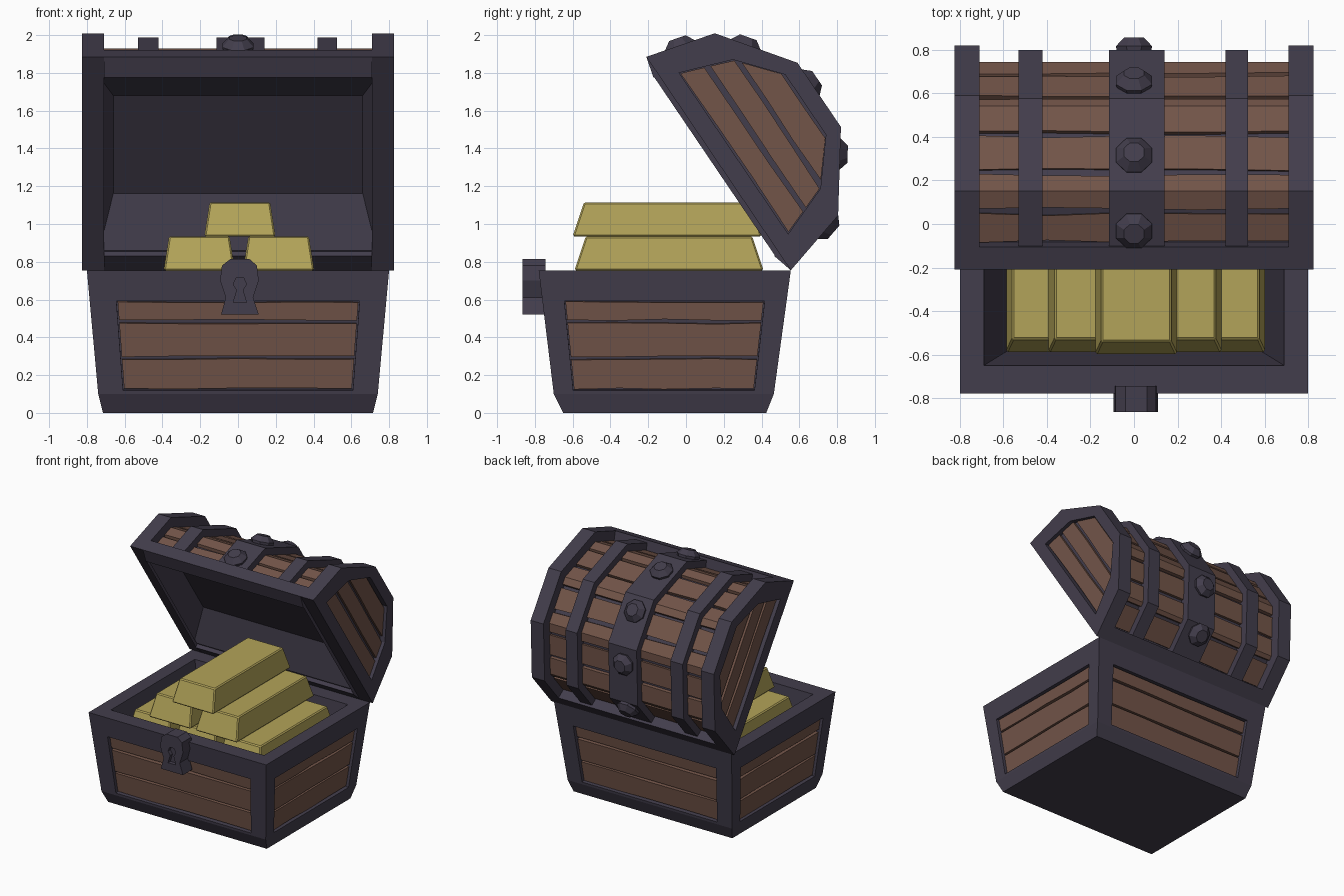
import bpy, bmesh, math, random
from mathutils import Vector as V

if "Cube" in bpy.data.objects:
    bpy.data.objects.remove(bpy.data.objects["Cube"])

random.seed(4)


def material(name, rgb):
    m = bpy.data.materials.new(name)
    m.diffuse_color = (*rgb, 1)
    m.use_nodes = True
    m.node_tree.nodes["Principled BSDF"].inputs["Base Color"].default_value = m.diffuse_color
    return m


METAL = material("dark_iron", (0.055, 0.047, 0.072))
WOOD = material("wood", (0.17, 0.09, 0.066))
GOLD = material("gold", (0.45, 0.37, 0.10))


def loft(bm, rings, cap0=True, cap1=True):
    """Skin a list of equal-length closed rings."""
    vs = [[bm.verts.new(p) for p in r] for r in rings]
    n = len(vs[0])
    for a, b in zip(vs, vs[1:]):
        for i in range(n):
            j = (i + 1) % n
            bm.faces.new((a[i], a[j], b[j], b[i]))
    if cap0:
        bm.faces.new(vs[0][::-1])
    if cap1:
        bm.faces.new(vs[-1])


def finish(bm, name, mat):
    bmesh.ops.remove_doubles(bm, verts=bm.verts, dist=1e-4)
    bmesh.ops.recalc_face_normals(bm, faces=bm.faces)
    me = bpy.data.meshes.new(name)
    bm.to_mesh(me)
    bm.free()
    me.materials.append(mat)
    ob = bpy.data.objects.new(name, me)
    bpy.context.collection.objects.link(ob)
    return ob


def rect(x, y0, y1, z):
    return [V((-x, y0, z)), V((x, y0, z)), V((x, y1, z)), V((-x, y1, z))]


def jit(a):
    return random.uniform(-a, a)


# ---- Chest base: iron frame with a recessed panel in each wall
low, top = rect(0.74, -0.70, 0.465, 0.10), rect(0.80, -0.78, 0.555, 0.755)
base, planks = bmesh.new(), bmesh.new()
loft(base, [rect(0.715, -0.65, 0.425, 0), low], cap1=False)
loft(base, [top, rect(0.69, -0.65, 0.43, 0.755), rect(0.56, -0.57, 0.36, 0.12)], cap0=False)
for i in range(4):
    a, b, c, d = low[i], low[(i + 1) % 4], top[(i + 1) % 4], top[i]
    inward = -(b - a).cross(d - a).normalized()

    def wall(u, v, depth=0.0):
        return a.lerp(b, u).lerp(d.lerp(c, u), v) + inward * depth

    uv = [(0.09, 0.03), (0.91, 0.03), (0.91, 0.75), (0.09, 0.75)]
    loft(base, [[a, b, c, d], [wall(*p) for p in uv], [wall(*p, 0.05) for p in uv]], cap0=False)
    # three rough planks per wall
    for v0, v1 in ((0.034, 0.285), (0.295, 0.575), (0.59, 0.745)):
        rings = []
        for u in (0.094, 0.3, 0.5, 0.72, 0.906):
            p, q = v0 + abs(jit(0.012)), v1 - abs(jit(0.014))
            rings.append([wall(u, p, 0.055), wall(u, q, 0.055), wall(u, q, 0.02), wall(u, p, 0.02)])
        loft(planks, rings)
finish(base, "base_frame", METAL)
finish(planks, "base_planks", WOOD)

# ---- Lid space: a runs front lip to hinge, h points out of the lid
FRONT, HINGE = V((0, -0.21, 1.885)), V((0, 0.555, 0.755))
DEPTH = (HINGE - FRONT).length
A = (HINGE - FRONT) / DEPTH
N = V((0, -A.z, A.y))


def lid(x, a, h):
    return FRONT + A * a + N * h + V((x, 0, 0))


ARCH = [(0, 0), (0.10, 0.37), (0.475, 0.645), (0.885, 0.645), (DEPTH - 0.10, 0.37), (DEPTH, 0)]
ARCH = [V(p) for p in ARCH]
LENGTHS = [(q - p).length for p, q in zip(ARCH, ARCH[1:])]
TOTAL = sum(LENGTHS)


def inset(d):
    """The arch moved inward by d with mitred corners."""
    ns = [V((q.y - p.y, p.x - q.x)).normalized() for p, q in zip(ARCH, ARCH[1:])]
    out = []
    for i, p in enumerate(ARCH):
        n0, n1 = ns[max(i - 1, 0)], ns[min(i, 4)]
        out.append(p + (n0 + n1) * (d / (1 + n0.dot(n1))))
    return out


if inset(0.1)[2].y > ARCH[2].y:
    inset_in = inset
else:
    inset_in = None


def arch(d):
    return inset(-d) if inset_in else inset(d)


def at(t, d):
    pts = arch(d)
    i = min(int(t), 4)
    return pts[i].lerp(pts[i + 1], t - i)


def s2t(s):
    for i, l in enumerate(LENGTHS):
        if s <= l or i == 4:
            return i + s / l
        s -= l


def section(x, t0, t1, d_out, d_in, corners):
    ts = [t0] + corners + [t1]
    return [lid(x, *at(t, d_out)) for t in ts] + [lid(x, *at(t, d_in)) for t in ts[::-1]]


def strip(bm, s0, s1, xs, d_out, d_in, rough=0.0):
    """A bent strip over the lid between two arc lengths."""
    t0, t1 = s2t(s0), s2t(s1)
    corners = [k for k in range(1, 5) if t0 + 0.04 < k < t1 - 0.04]
    loft(bm, [section(x, s2t(s0 + abs(jit(rough))), s2t(s1 - abs(jit(rough))), d_out, d_in, corners)
              for x in xs])


# ---- Lid iron frame: underside cavity, end blocks, core under the planks
frame, planks = bmesh.new(), bmesh.new()


def lid_rect(x, a, h):
    return [lid(-x, a, h), lid(x, a, h), lid(x, DEPTH - a, h), lid(-x, DEPTH - a, h)]


loft(frame, [lid_rect(0.825, 0, 0), lid_rect(0.735, 0.127, 0), lid_rect(0.66, 0.37, 0.18)], cap0=False)
finish(frame, "lid_inside", METAL)

PANEL = [(0.167, 0.096), (0.27, 0.372), (0.49, 0.556)]
PANEL += [(DEPTH - a, h) for a, h in PANEL[::-1]]


def half_width(h):
    for (a0, h0), (a1, h1) in zip(PANEL[:2], PANEL[1:3]):
        if h <= h1 + 1e-6:
            return DEPTH / 2 - (a0 + (a1 - a0) * (h - h0) / (h1 - h0))
    return DEPTH / 2 - PANEL[2][0]


frame = bmesh.new()
for s in (-1, 1):
    loft(frame, [[lid(s * x, *p) for p in pts] for x, pts in
                 ((0.71, ARCH), (0.825, ARCH), (0.825, PANEL), (0.78, PANEL))], cap0=False)
    core_edge = [lid(s * 0.71, *p) for p in arch(0.10)]
    loft(frame, [[lid(s * 0.71, *p) for p in ARCH], core_edge], cap0=False, cap1=False)
    # three planks in each lid end
    for h0, h1 in ((0.10, 0.232), (0.247, 0.378), (0.392, 0.552)):
        rings = []
        for k in (-1, -0.35, 0.3, 1):
            p, q = h0 + abs(jit(0.01)), h1 - abs(jit(0.012))
            c, w0, w1 = DEPTH / 2, k * half_width(p) * 0.99, k * half_width(q) * 0.99
            rings.append([lid(s * 0.775, c + w0, p), lid(s * 0.775, c + w1, q),
                          lid(s * 0.80, c + w1, q), lid(s * 0.80, c + w0, p)])
        loft(planks, rings)
finish(frame, "lid_ends", METAL)
finish(planks, "lid_end_planks", WOOD)

bands = bmesh.new()
strip(bands, 0, TOTAL, (-0.71, 0.71), 0.10, 0.115)                     # core sheet
strip(bands, 0, 0.11, (-0.71, 0.71), 0, 0.10)                           # front lip
strip(bands, TOTAL - 0.11, TOTAL, (-0.71, 0.71), 0, 0.10)               # hinge lip
for x0, x1 in ((-0.53, -0.42), (-0.115, 0.14), (0.42, 0.525)):
    strip(bands, 0.08, TOTAL - 0.08, (x0, x1), 0.02, 0.10)
finish(bands, "lid_bands", METAL)

# ---- Lid planks, bent over the arch
planks = bmesh.new()
cuts = [0.105, 0.275, 0.485, 0.695, 0.93, 1.14, 1.35, 1.56, 1.78, TOTAL - 0.105]
for s0, s1 in zip(cuts, cuts[1:]):
    strip(planks, s0 + 0.008, s1 - 0.008, (-0.71, -0.4, -0.1, 0.28, 0.71), 0.075, 0.105, 0.014)
finish(planks, "lid_planks", WOOD)

# ---- Rivets along the centre band
rivets = bmesh.new()
for t in (0.5, 1.37, 2.3, 3.3, 4.2):
    i = int(t)
    p = lid(0, *at(t, 0.02))
    along = (lid(0, *ARCH[i + 1]) - lid(0, *ARCH[i])).normalized()
    out = V((1, 0, 0)).cross(along)
    if out.dot(p - lid(0, DEPTH / 2, 0.2)) < 0:
        out = -out
    angles = [math.pi / 8 + k * math.pi / 4 for k in range(8)]
    loft(rivets, [[p + out * h + (V((1, 0, 0)) * math.cos(g) + along * math.sin(g)) * r for g in angles]
                  for r, h in ((0.08, -0.02), (0.09, 0.02), (0.05, 0.06))])
finish(rivets, "lid_rivets", METAL)

# ---- Lock with keyhole: a filled outline with a hole, on a backing plate
outline = [(-0.09, 0.52), (0.11, 0.52), (0.08, 0.61), (0.11, 0.70), (0.10, 0.78), (0.06, 0.815),
           (-0.04, 0.815), (-0.085, 0.78), (-0.095, 0.70), (-0.065, 0.61)]
hole = [(-0.025, 0.585), (0.045, 0.585), (0.025, 0.65), (0.045, 0.68), (0.03, 0.715),
        (-0.01, 0.715), (-0.025, 0.68), (-0.005, 0.65)]
lock = bmesh.new()
loft(lock, [[(x, y, z) for x, z in outline] for y in (-0.745, -0.835)])
edges = []
for loop in (outline, hole):
    vs = [lock.verts.new((x, -0.865, z)) for x, z in loop]
    edges += [lock.edges.new((vs[k], vs[(k + 1) % len(vs)])) for k in range(len(vs))]
    loft(lock, [[(x, y, z) for x, z in loop] for y in (-0.835, -0.865)], False, False)
bmesh.ops.triangle_fill(lock, edges=edges, use_beauty=True)
finish(lock, "lock", METAL)

# ---- Gold bars stacked three, two, one
rows = [((-0.40, 0.01, 0.415), 0.57, -0.59, 0.39), ((-0.205, 0.215), 0.755, -0.59, 0.41),
        ((0.01,), 0.935, -0.60, 0.40)]
for xs, z, y0, y1 in rows:
    for n, x in enumerate(xs):
        bar = bmesh.new()
        loft(bar, [[p + V((x, 0, 0)) for p in r] for r in
                   (rect(0.188, y0, y1, z), rect(0.16, y0 + 0.06, y1 - 0.06, z + 0.18))])
        ob = finish(bar, f"gold_bar_{int(z * 100)}_{n}", GOLD)
        bev = ob.modifiers.new("edge", "BEVEL")
        bev.width, bev.segments = 0.008, 1
